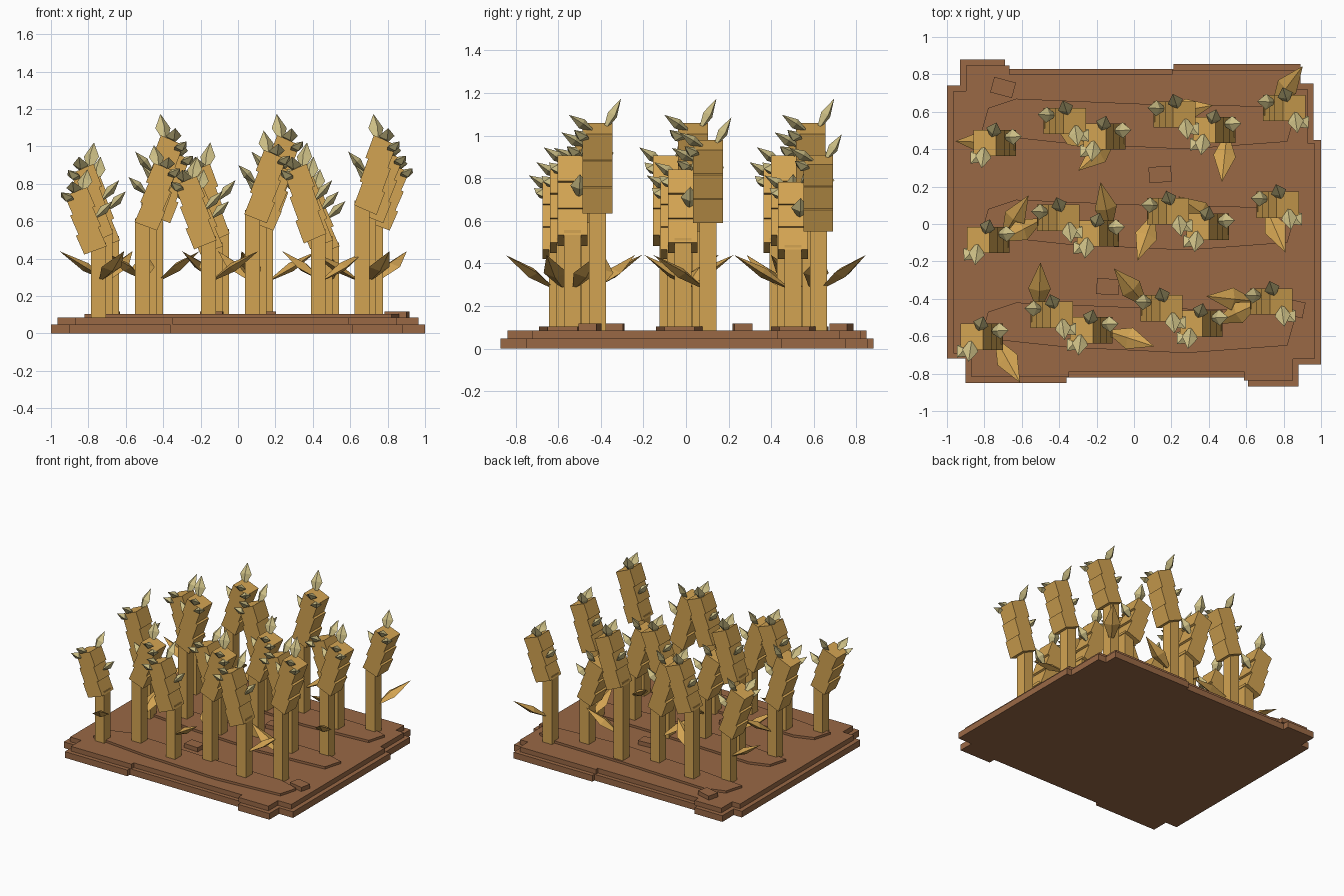
import bpy, bmesh, math
from mathutils import Vector, Matrix

cube = bpy.data.objects.get("Cube")
if cube:
    bpy.data.objects.remove(cube)


def material(name, rgb):
    m = bpy.data.materials.new(name)
    m.use_nodes = True
    m.diffuse_color = (*rgb, 1)
    m.node_tree.nodes["Principled BSDF"].inputs["Base Color"].default_value = (*rgb, 1)
    return m


STRAW = material("straw", (0.65, 0.37, 0.085))
HUSK = material("pale_husk", (0.62, 0.53, 0.24))
SOIL = material("soil", (0.32, 0.14, 0.06))


def finish(name, bm, mat):
    bmesh.ops.recalc_face_normals(bm, faces=bm.faces)
    mesh = bpy.data.meshes.new(name)
    bm.to_mesh(mesh)
    bm.free()
    mesh.materials.append(mat)
    ob = bpy.data.objects.new(name, mesh)
    bpy.context.collection.objects.link(ob)
    return ob


def add_box(bm, centre, size, rot=Matrix.Identity(4)):
    mat = Matrix.Translation(centre) @ rot @ Matrix.Diagonal((*size, 1))
    return bmesh.ops.create_cube(bm, size=1, matrix=mat)["verts"]


def add_prism(bm, outline, z0, z1):
    """Extrude a flat outline between two heights."""
    face = bm.faces.new([bm.verts.new((x, y, z0)) for x, y in outline])
    top = bmesh.ops.extrude_face_region(bm, geom=[face])["geom"]
    for v in top:
        if isinstance(v, bmesh.types.BMVert):
            v.co.z = z1


def add_leaf(bm, base, tip, width, thick, belly=0.5):
    """Flattened four-sided spindle from base to tip."""
    base, tip = Vector(base), Vector(tip)
    axis = (tip - base).normalized()
    side = axis.cross(Vector((0, 0, 1))).normalized()
    up = side.cross(axis)
    mid = base.lerp(tip, belly)
    a, b = bm.verts.new(base), bm.verts.new(tip)
    ring = [bm.verts.new(mid + d) for d in
            (side * width / 2, up * thick / 2, -side * width / 2, -up * thick / 2)]
    for k in range(4):
        bm.faces.new((a, ring[k], ring[k - 1]))
        bm.faces.new((b, ring[k - 1], ring[k]))


# Stepped ground slab in two tiers
outline = [(-1, .74), (-.93, .74), (-.93, .88), (-.69, .88), (-.69, .83), (.21, .83),
           (.21, .855), (.89, .855), (.89, .75), (.96, .75), (.96, .45), (1, .45),
           (1, -.75), (.88, -.75), (.88, -.87), (.61, -.87), (.61, -.82), (-.36, -.82),
           (-.36, -.85), (-.9, -.85), (-.9, -.72), (-1, -.72)]
bm = bmesh.new()
add_prism(bm, outline, 0, .048)
finish("ground_lower", bm, SOIL)
bm = bmesh.new()
add_prism(bm, [(x * .965, y * .962) for x, y in outline], .048, .085)
finish("ground_upper", bm, SOIL)

# Low planting ridges
ridge = [(-.82, -.06), (-.78, .08), (-.63, .13), (.1, .1), (.7, .09), (.86, .04),
         (.82, -.1), (.28, -.14), (-.35, -.11)]
for n, y in enumerate((-.55, 0, .54)):
    bm = bmesh.new()
    add_prism(bm, [(px, y + py) for px, py in ridge], .08, .103)
    finish(f"ridge_{n + 1}", bm, SOIL)

# Loose flat clods
for n, (x, y, turn) in enumerate(((-.7, .73, -15), (.14, .265, 4), (-.14, -.335, -3), (.85, -.45, -12))):
    bm = bmesh.new()
    add_box(bm, (x, y, .1), (.12, .085, .035), Matrix.Rotation(math.radians(turn), 4, 'Z'))
    finish(f"clod_{n + 1}", bm, SOIL)

TILT = math.radians(22)
BLOCK = (.13, .14, .119)
# Husk leaves: base and tip relative to a stalk leaning toward +x
HUSKS = [((.09, .02, .93), (.06, .11, 1.085)),
         ((.12, 0, .93), (.14, -.135, 1.015)),
         ((.13, -.03, .89), (.20, -.11, .95)),
         ((.03, .03, .79), (-.075, .035, .9))]


def stalk(tag, x, y, lean, drop, stretch, leaf_angle):
    def place(p):
        return (x + lean * p[0], y + p[1], .1 + (p[2] - drop - .1) * stretch)

    # Square stem
    top = place((0, 0, .66))[2]
    bm = bmesh.new()
    add_box(bm, (x, y, (.08 + top) / 2), (.08, .08, top - .08))
    finish("stem_" + tag, bm, STRAW)

    # Three staggered blocks form the ear
    bm = bmesh.new()
    rot = Matrix.Rotation(TILT, 4, 'Y')
    step = rot @ Vector((-.015, 0, BLOCK[2]))
    for k in range(3):
        for v in add_box(bm, Vector((.039, 0, .669)) + step * k, BLOCK, rot):
            v.co = place(v.co)
    finish("ear_" + tag, bm, STRAW)

    # Pale husks around the ear
    bm = bmesh.new()
    for base, tip in HUSKS:
        add_leaf(bm, place(base), place(tip), .085, .05, .55)
    finish("husks_" + tag, bm, HUSK)

    # One broad leaf low on the stem
    a = math.radians(leaf_angle)
    out = Vector((math.cos(a), math.sin(a), 0))
    root = Vector((x, y, .27))
    bm = bmesh.new()
    add_leaf(bm, root, root + out * .28 + Vector((0, 0, .17)), .12, .05)
    finish("leaf_" + tag, bm, STRAW)


# Three rows of three stalk pairs, each a short and a tall one leaning apart
for row in range(3):
    for col in range(3):
        x = -.745 + .587 * col + .035 * row
        y = -.603 + .035 * col + .518 * row
        stretch = (.92, 1, 1.09)[(col - row) % 3]
        angle = -61 + 43 * col + 119.5 * row
        tag = f"{row + 1}_{col + 1}"
        stalk("short_" + tag, x, y, -1, .14, stretch, angle)
        stalk("tall_" + tag, x + .235, y + .118, 1, 0, stretch, angle + 149)
